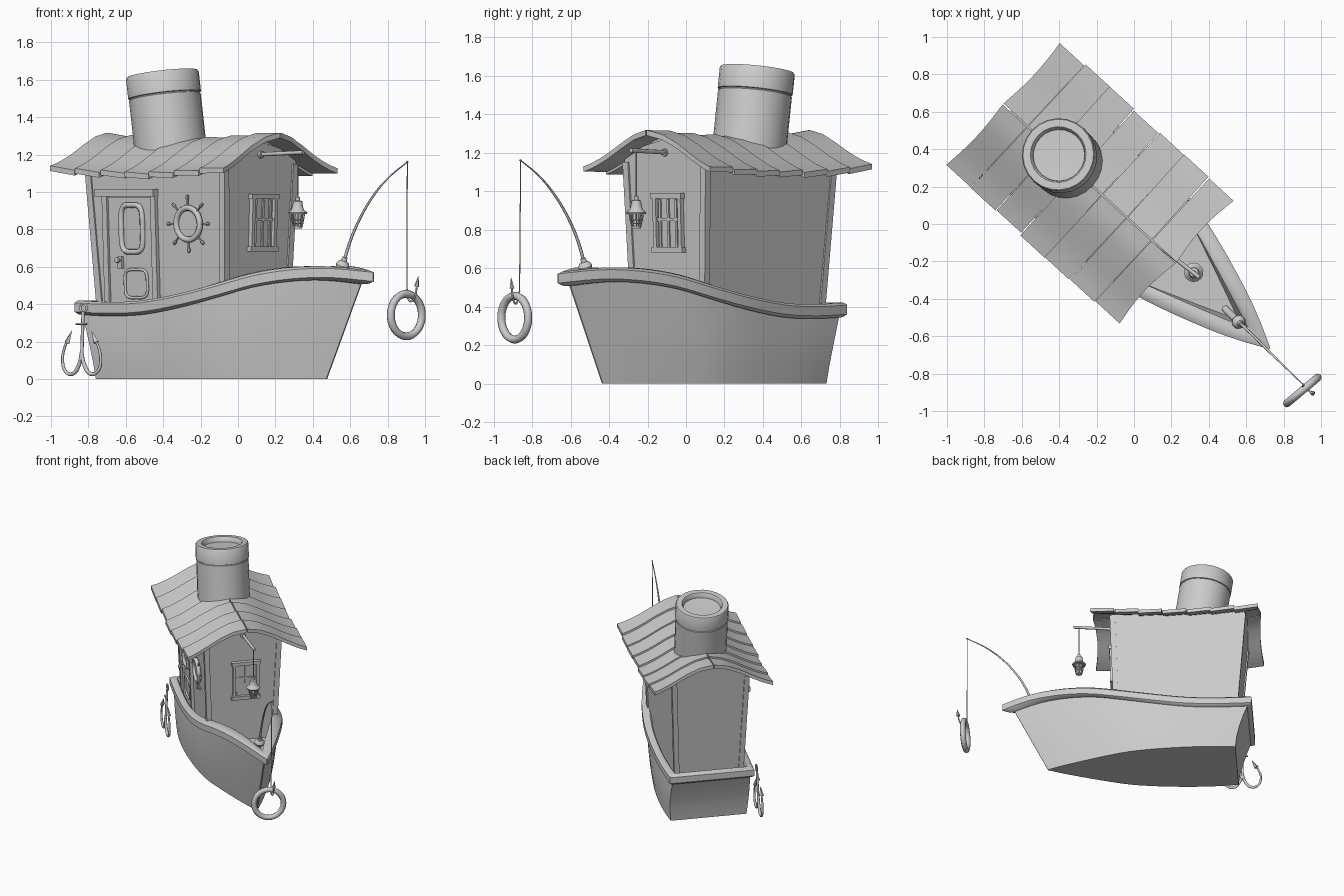
import bpy, bmesh, random
from math import sin, cos, pi, radians
from mathutils import Vector, Matrix

if "Cube" in bpy.data.objects:
    bpy.data.objects.remove(bpy.data.objects["Cube"])

random.seed(4)
ANG = radians(42.5)      # built along +x (bow), turned at the end


def mesh(name, verts, faces, angle=35):
    me = bpy.data.meshes.new(name)
    me.from_pydata([tuple(v) for v in verts], [], faces)
    bm = bmesh.new()
    bm.from_mesh(me)
    bmesh.ops.remove_doubles(bm, verts=bm.verts, dist=1e-5)
    bmesh.ops.recalc_face_normals(bm, faces=bm.faces)
    bm.to_mesh(me)
    bm.free()
    me.shade_smooth()
    me.set_sharp_from_angle(angle=radians(angle))
    ob = bpy.data.objects.new(name, me)
    bpy.context.collection.objects.link(ob)
    return ob


def loft(name, rings, caps=True, loop=False, angle=35):
    n, m = len(rings[0]), len(rings)
    verts = [p for r in rings for p in r]
    faces = [(i*n+j, i*n+(j+1) % n, (i+1) % m*n+(j+1) % n, (i+1) % m*n+j)
             for i in range(m if loop else m-1) for j in range(n)]
    if caps and not loop:
        faces += [tuple(range(n)), tuple(range((m-1)*n, m*n))]
    return mesh(name, verts, faces, angle)


def lathe(name, prof, M, n=16):
    return loft(name, [[M @ Vector((max(r, 1e-4)*cos(2*pi*k/n), max(r, 1e-4)*sin(2*pi*k/n), z)) for k in range(n)]
                       for r, z in prof])


def aim(p, q):
    return Matrix.Translation(p) @ (Vector(q)-Vector(p)).to_track_quat('Z', 'Y').to_matrix().to_4x4()


def tube(name, pts, r, cyclic=False, radii=None, smooth=True):
    cu = bpy.data.curves.new(name, 'CURVE')
    cu.dimensions = '3D'
    cu.bevel_depth, cu.bevel_resolution, cu.use_fill_caps = r, 2, True
    cu.resolution_u = 6
    sp = cu.splines.new('BEZIER')
    sp.bezier_points.add(len(pts)-1)
    for i, (b, p) in enumerate(zip(sp.bezier_points, pts)):
        b.co = p
        b.handle_left_type = b.handle_right_type = 'AUTO' if smooth else 'VECTOR'
        b.radius = radii[i] if radii else 1
    sp.use_cyclic_u = cyclic
    bpy.context.collection.objects.link(bpy.data.objects.new(name, cu))


def box(name, f, a0, a1, b0, b1, c0, c1):
    return loft(name, [[f(a, b, c) for a, b in ((a0, b0), (a1, b0), (a1, b1), (a0, b1))] for c in (c0, c1)])


def local(x, y, z):      # world point -> boat frame
    return (cos(ANG)*x - sin(ANG)*y, sin(ANG)*x + cos(ANG)*y, z)


# ---- hull: stations of top u, top half width, bottom u, bottom half width, rail height
ST = [(-.865, .29, -.77, .285, .42), (-.65, .3, -.6, .298, .412), (-.4, .305, -.4, .298, .42),
      (-.13, .302, -.17, .28, .46), (.1, .275, .03, .247, .512), (.3, .226, .2, .192, .565),
      (.5, .162, .36, .13, .596), (.7, .09, .51, .068, .603), (.9, .004, .643, .004, .582)]


def spline(rows, k=3):
    out = []
    for i in range(len(rows)-1):
        p = [rows[max(0, min(len(rows)-1, i+d))] for d in (-1, 0, 1, 2)]
        for s in range(k):
            t = s/k
            out.append([.5*(2*b+(c-a)*t+(2*a-5*b+4*c-d)*t*t+(3*b-a-3*c+d)*t**3) for a, b, c, d in zip(*p)])
    return out+[list(rows[-1])]


STF = spline(ST)


def ring(s0, off=0, dz=-.06, level=None):
    side = []
    for ut, wt, ub, wb, z in STF:
        s = level/(z+dz) if level else s0      # level: cut the hull at a fixed height
        u, w = ub+(ut-ub)*(s if ut > -.6 else s**1.5), wb+(wt-wb)*s+.04*s*(1-s)*min(1, (.9-ut)/.5)
        g = (ut+.865)/1.765
        u += off*(-1*(1-g)+3*g)
        w += off*(1-g**8)
        side.append((u, max(w, .003), (z+dz)*s))
    return [(u, -w, z) for u, w, z in side] + [(u, w, z) for u, w, z in reversed(side)]


levels = [ring(0), ring(.25), ring(.5), ring(.75), ring(1), ring(1, -.02), ring(1, -.02, level=.34)]
n = len(levels[0])
hull_v = [p for r in levels for p in r]
hull_f = [(i*n+j, i*n+(j+1) % n, (i+1)*n+(j+1) % n, (i+1)*n+j) for i in range(6) for j in range(n)]
for base in (0, 6*n):    # flat bottom and deck
    hull_f += [(base+j, base+j+1, base+n-2-j, base+n-1-j) for j in range(n//2-1)]
mesh("hull", hull_v, hull_f)
loft("rail", [ring(1, .012, -.075), ring(1, .028, -.06), ring(1, .028, -.012), ring(1, .015, 0),
              ring(1, -.018, 0), ring(1, -.028, -.012), ring(1, -.028, -.075)], loop=True, angle=45)

# ---- cabin
V = lambda z: .25+.041*(z-.3)
UF = lambda z: .13+.035*(z-.3)
UB = lambda z: -.77-.08*(z-.3)
side_wall = lambda a, b, c: (a, -(V(b)+c), b)
front_wall = lambda a, b, c: (UF(b)+c, a, b)
sec = [(-.25, .33), (.25, .33), (.286, 1.165), (.15, 1.235), (0, 1.27), (-.15, 1.235), (-.286, 1.165)]
loft("cabin_walls", [[(U(z), v, z) for v, z in sec] for U in (UB, UF)])
for U, e in ((UB, -1), (UF, 1)):
    for s in (-1, 1):
        loft("corner_post", [[(U(z)+e*a, s*(V(z)+b), z) for a, b in
                              ((.01, .008), (.01, -.03), (-.03, -.03), (-.03, .008))] for z in (.335, 1.15)])


# ---- roof planks, two rows of seven
def roof_z(v):
    K = [(0, 1.325), (.1, 1.302), (.2, 1.255), (.3, 1.198), (.38, 1.158), (.45, 1.134), (.5, 1.12)]
    for (a, za), (b, zb) in zip(K, K[1:]):
        if v <= b:
            return za+(zb-za)*(v-a)/(b-a)


for s in (-1, 1):
    for i in range(7):
        u0, u1 = -.95+.18*i, -.95+.18*(i+1)-.003
        w = .443+random.uniform(-.006, .01)
        skew = random.uniform(-.005, .005)
        rings = []
        for k in range(10):
            q = k/9
            v = .004+w*q
            wave = .022*sin(pi*q)
            r = []
            for u, d in ((u0, .005), (u1, -.007)):
                x = u+skew*q
                x += -wave if (i == 6 and u == u1) else (wave*.7 if i == 0 and u == u0 else 0)
                g = (u+.95)/1.26
                r.append((x, s*v, roof_z(v)-.03*sin(pi*g)-.012*(1-g)*(1-q)+d))
            rings.append(r+[(x, y, z-.028) for x, y, z in reversed(r)])
        loft("roof_plank", rings)

# ---- funnel
lathe("funnel", [(.193, -.1), (.193, .296), (.188, .299), (.188, .303), (.196, .306), (.196, .413), (.19, .422),
                 (.15, .422), (.142, .412), (.138, .385), (0, .38)], aim((-.486, 0, 1.215), (-.55, 0, 1.635)), 24)

# ---- door on the starboard side
box("door", side_wall, -.69, -.36, .36, .97, -.01, .008)
for a in (-.715, -.365):
    box("door_jamb", side_wall, a, a+.035, .36, .98, -.01, .022)
box("door_lintel", side_wall, -.75, -.325, .975, 1.015, -.01, .04)


def rounded(name, f, a, b, ha, hb, r):
    pts = []
    for k in range(16):
        c, d = cos(2*pi*k/16), sin(2*pi*k/16)
        pts.append(f(a+ha*abs(c)**.45*(1 if c > 0 else -1), b+hb*abs(d)**.45*(1 if d > 0 else -1), .012))
    tube(name, pts, r, True)


rounded("door_window_frame", side_wall, -.51, .805, .077, .125, .015)
rounded("door_lower_panel", side_wall, -.49, .51, .08, .075, .008)
box("door_lock", side_wall, -.61, -.58, .59, .655, 0, .025)
lathe("door_knob", [(.008, 0), (.008, .015), (.016, .02), (.014, .032), (0, .036)],
      aim(side_wall(-.595, .635, .02), side_wall(-.595, .635, .1)), 12)

# ---- ship's wheel
WA, WB = -.095, .83
wheel = lambda r, t: side_wall(WA+r*cos(t), WB+r*sin(t), .02)
tube("wheel_rim", [wheel(.085, 2*pi*k/16) for k in range(16)], .016, True)
lathe("wheel_disc", [(.08, 0), (.08, .02), (0, .02)], aim(side_wall(WA, WB, -.005), side_wall(WA, WB, .1)), 24)
for k in range(8):
    t = pi*k/4
    lathe("wheel_handle", [(.005, 0), (.005, .03), (.01, .043), (.008, .056), (0, .062)],
          aim(wheel(.095, t), wheel(.2, t)), 8)

# ---- front window
box("window_pane", front_wall, -.065, .115, .7, .97, -.01, .006)
for b in (.682, .962):
    box("window_ledge", front_wall, -.085, .13, b, b+.028, -.01, .03)
for a in (-.075, .1):
    box("window_side", front_wall, a, a+.022, .69, .98, -.01, .025)
for a in (-.043, .015, .07):
    box("window_bar", front_wall, a, a+.014, .71, .96, 0, .014)
box("window_cross_bar", front_wall, -.06, .1, .845, .86, 0, .014)

# ---- lantern and its pole
tube("lantern_pole", [(.13, 0, 1.2), (.45, .025, 1.212)], .011, smooth=False)
lathe("pole_plate", [(.02, 0), (.02, .02), (0, .02)], aim((.155, 0, 1.2), (.3, .01, 1.205)), 12)
LX, LY = .41, .025
tube("lantern_cord", [(LX, LY, 1.21), (LX, LY, .96)], .003, smooth=False)
T = Matrix.Translation((LX, LY, 0))
lathe("lantern_cap", [(0, .98), (.012, .972), (.012, .955), (.025, .95), (.028, .925), (.034, .905), (.052, .89),
                      (.05, .882), (0, .882)], T, 14)
lathe("lantern_base", [(0, .806), (.024, .806), (.026, .818), (0, .82)], T, 14)
lathe("lantern_glass", [(.018, .815), (.027, .885)], T, 10)
for r, z in ((.032, .85), (.027, .832)):
    tube("lantern_hoop", [(LX+r*cos(pi*k/4), LY+r*sin(pi*k/4), z) for k in range(8)], .003, True)
for k in range(8):
    c, d = cos(pi*k/4), sin(pi*k/4)
    tube("lantern_bar", [(LX+.037*c, LY+.037*d, .885), (LX+.023*c, LY+.023*d, .813)], .0035, smooth=False)

# ---- fishing rod, line, hook and life ring
rod = [(.77, -.008, .61), (.815, -.008, .725), (.895, -.01, .86), (1.005, -.015, .99), (1.113, -.018, 1.08),
       (1.248, -.022, 1.16)]
tube("rod", rod, .009, radii=[1, .9, .8, .7, .5, .35])
tube("rod_handle", [(.665, -.005, .44), (.77, -.008, .61)], .02, smooth=False)
lathe("rod_cup", [(0, -.012), (.034, -.01), (.037, .005), (.03, .02), (.016, .03), (.013, .05), (0, .052)],
      aim((.765, -.008, .605), (.8, -.008, .69)), 16)
lathe("rod_tip", [(0, -.008), (.008, 0), (0, .008)], Matrix.Translation(rod[-1]), 8)
tube("fishing_line", [rod[-1], local(.903, -.865, .47)], .003, smooth=False)
tube("hook", [local(*p) for p in ((.903, -.865, .48), (.907, -.875, .435), (.925, -.885, .415), (.945, -.898, .44),
                                  (.957, -.905, .5))], .005)
lathe("hook_barb", [(0, 0), (.014, 0), (0, .06)], aim(local(.955, -.904, .495), local(.966, -.91, .56)), 6)
tube("life_ring", [local(.9+.108*cos(t)*cos(radians(40)), -.89+.108*cos(t)*sin(radians(40)), .342+.113*sin(t))
                   for t in [2*pi*k/16 for k in range(16)]], .021, True)

# ---- grapnel hanging by the stern
AX, AY = -.795, -.37
tube("anchor_eye", [(AX+.022*cos(pi*k/4), AY+.015, .38+.022*sin(pi*k/4)) for k in range(8)], .006, True)
tube("anchor_shank", [(AX, AY+.012, .36), (AX, AY, .09)], .009, smooth=False)
tube("anchor_stock", [(AX-.04, AY, .295), (AX+.04, AY, .295)], .005, smooth=False)
for s in (-1, 1):
    arm = [(0, .15), (.02, .075), (.065, .028), (.115, .04), (.138, .1), (.12, .175), (.09, .22)]
    tube("anchor_arm", [(AX+s*a, AY, z) for a, z in arm], .01, radii=[.8, 1.1, 1.1, .9, .8, .7, .5])
    lathe("anchor_fluke", [(0, 0), (.018, 0), (0, .075)], aim((AX+s*.105, AY, .195), (AX+s*.07, AY, .26)), 4)

# ---- turn the whole boat onto its diagonal
for ob in bpy.data.objects:
    ob.rotation_euler.z = -ANG
